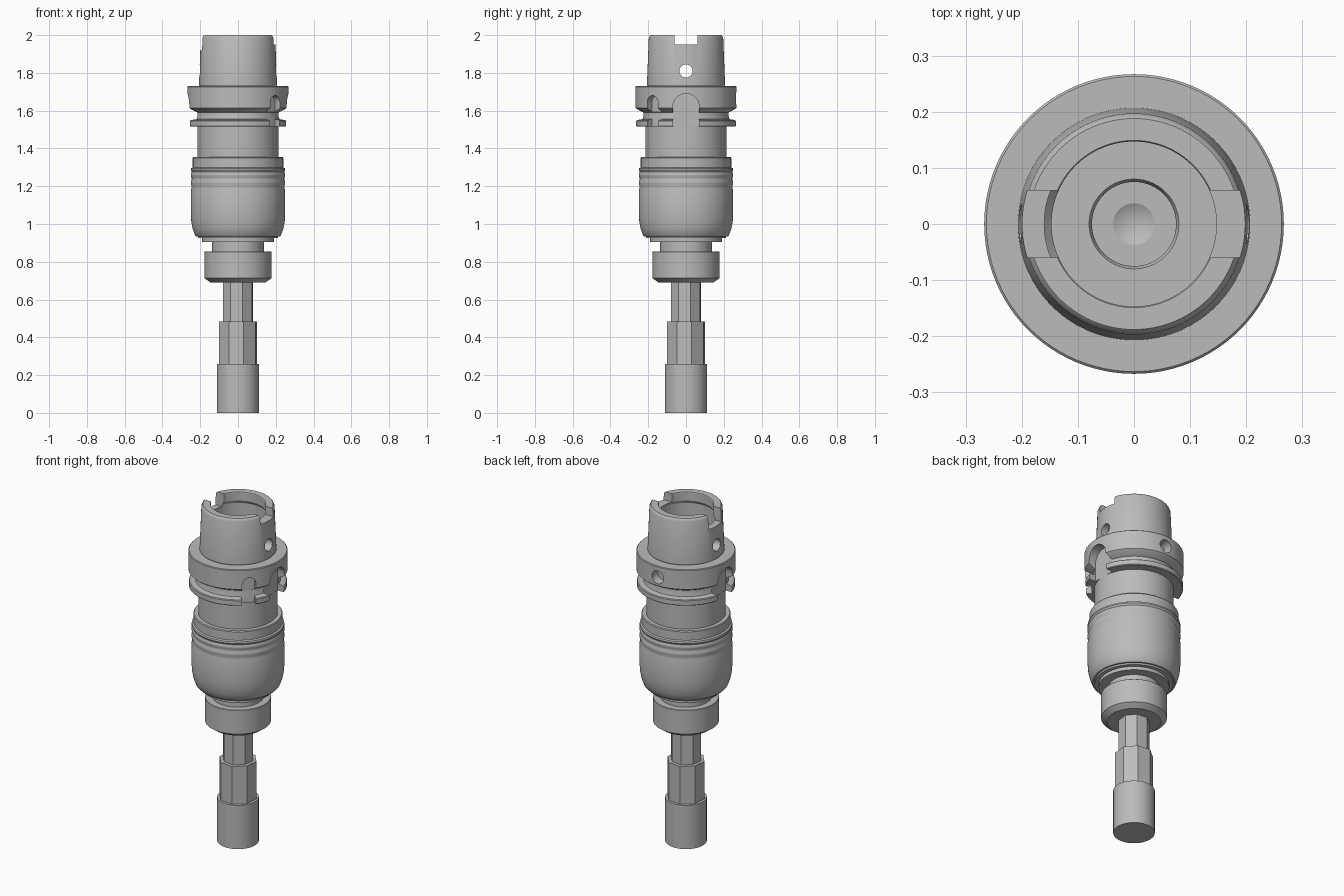
import bpy, bmesh, math
from mathutils import Matrix

cube = bpy.data.objects.get("Cube")
if cube:
    bpy.data.objects.remove(cube, do_unlink=True)

steel = bpy.data.materials.new("steel_grey")
steel.use_nodes = True
GREY = (0.5, 0.5, 0.5, 1)
steel.diffuse_color = GREY
steel.node_tree.nodes["Principled BSDF"].inputs["Base Color"].default_value = GREY


def add_object(name, bm):
    bmesh.ops.recalc_face_normals(bm, faces=bm.faces)
    mesh = bpy.data.meshes.new(name)
    bm.to_mesh(mesh)
    bm.free()
    mesh.materials.append(steel)
    obj = bpy.data.objects.new(name, mesh)
    bpy.context.collection.objects.link(obj)
    return obj


def smooth(obj):
    obj.data.shade_smooth()
    obj.data.set_sharp_from_angle(angle=math.radians(28))


def lathe(name, profile, sides=96, turn=0.0, ring=False):
    """Revolve (radius, height) points; ring closes the profile on itself."""
    bm = bmesh.new()
    rows = []
    for r, z in profile:
        if r == 0:
            rows.append([bm.verts.new((0, 0, z))] * sides)
        else:
            angles = [turn + math.tau * i / sides for i in range(sides)]
            rows.append([bm.verts.new((r * math.cos(a), r * math.sin(a), z)) for a in angles])
    pairs = list(zip(rows, rows[1:]))
    if ring:
        pairs.append((rows[-1], rows[0]))
    for low, high in pairs:
        for i in range(sides):
            j = (i + 1) % sides
            corners = dict.fromkeys((low[i], low[j], high[j], high[i]))
            bm.faces.new(list(corners))
    obj = add_object(name, bm)
    smooth(obj)
    return obj


def cut(obj, bm):
    """Subtract a temporary cutter from an object."""
    cutter = add_object("cutter", bm)
    cutter.hide_render = True
    mod = obj.modifiers.new("cut", 'BOOLEAN')
    mod.operation = 'DIFFERENCE'
    mod.solver = 'EXACT'
    mod.object = cutter
    bpy.context.view_layer.objects.active = obj
    bpy.ops.object.modifier_apply(modifier=mod.name)
    bpy.data.objects.remove(cutter, do_unlink=True)
    smooth(obj)


def box_cutter(start, end, half_width, low, high, azimuth):
    bm = bmesh.new()
    place = (Matrix.Rotation(azimuth, 4, 'Z')
             @ Matrix.Translation(((start + end) / 2, 0, (low + high) / 2))
             @ Matrix.Diagonal((end - start, 2 * half_width, high - low, 1)))
    bmesh.ops.create_cube(bm, size=1, matrix=place)
    return bm


def round_cutter(start, end, radius, z, azimuth):
    bm = bmesh.new()
    place = (Matrix.Rotation(azimuth, 4, 'Z')
             @ Matrix.Translation(((start + end) / 2, 0, z))
             @ Matrix.Rotation(math.pi / 2, 4, 'Y'))
    bmesh.ops.create_cone(bm, cap_ends=True, segments=40, radius1=radius,
                          radius2=radius, depth=end - start, matrix=place)
    return bm


# Cutting tool: round tip and two faceted sections
TWIST = math.radians(17)
lathe("tool_tip", [(0, 0), (.112, 0), (.112, .26), (0, .26)], 64)
lathe("tool_middle", [(0, .25), (.104, .25), (.104, .485), (0, .485)], 8, TWIST)
lathe("tool_shank", [(0, .48), (.084, .48), (.084, .70), (0, .70)], 8, TWIST)

# Clamping nut and its neck
lathe("clamping_nut", [(0, .69), (.145, .69), (.177, .713), (.177, .853), (.175, .855), (0, .855)])
lathe("nut_neck", [(0, .85), (.137, .85), (.137, .905), (.19, .905), (.19, .925),
                   (.212, .925), (.212, .94), (0, .94)])

# Outer sleeve with shallow grip grooves
lathe("sleeve", [(0, .935), (.222, .935), (.228, .942), (.240, .975), (.247, 1.01), (.250, 1.05),
                 (.250, 1.175), (.246, 1.19), (.246, 1.20), (.250, 1.215), (.250, 1.225),
                 (.245, 1.235), (.245, 1.245), (.250, 1.255), (.250, 1.265), (.245, 1.275),
                 (.250, 1.285), (.248, 1.295), (.232, 1.302), (0, 1.302)])
lathe("sleeve_collar", [(0, 1.30), (.240, 1.30), (.240, 1.35), (.236, 1.355), (0, 1.355)])

# Neck and hollow taper shank
taper = lathe("taper_shank", [
    (0, 1.35), (.214, 1.35), (.214, 1.515), (.204, 1.52), (.204, 1.73), (.207, 1.735),
    (.197, 1.985), (.193, 1.995), (.188, 2.0), (.149, 2.0), (.147, 1.997), (.147, 1.95),
    (.16, 1.93), (.16, 1.76), (.147, 1.745), (.147, 1.71), (.08, 1.71), (.075, 1.70),
    (.075, 1.65), (.037, 1.65), (0, 1.63)])
cut(taper, round_cutter(-.3, .3, .035, 1.81, 0))
for azimuth, floor in ((0, 1.95), (math.pi, 1.92)):
    cut(taper, box_cutter(.08, .3, .06, floor, 2.1, azimuth))

# Grooved gripper flange
flange = lathe("gripper_flange", [
    (.19, 1.515), (.260, 1.515), (.264, 1.519), (.264, 1.546), (.260, 1.55), (.230, 1.555),
    (.225, 1.575), (.225, 1.59), (.262, 1.61), (.267, 1.615), (.267, 1.726), (.263, 1.73),
    (.19, 1.73)], ring=True)

# Arched drive slots on both sides, and a smaller orientation notch
for azimuth, half_width, top, depth in ((0, .07, 1.69, .212), (math.pi, .07, 1.69, .212),
                                        (math.radians(-42), .038, 1.68, .228)):
    centre = top - half_width
    cut(flange, round_cutter(depth, .4, half_width, centre, azimuth))
    cut(flange, box_cutter(depth, .4, half_width, 1.48, centre, azimuth))

# Round pocket at the back
cut(flange, round_cutter(.21, .4, .038, 1.665, math.pi / 2))
